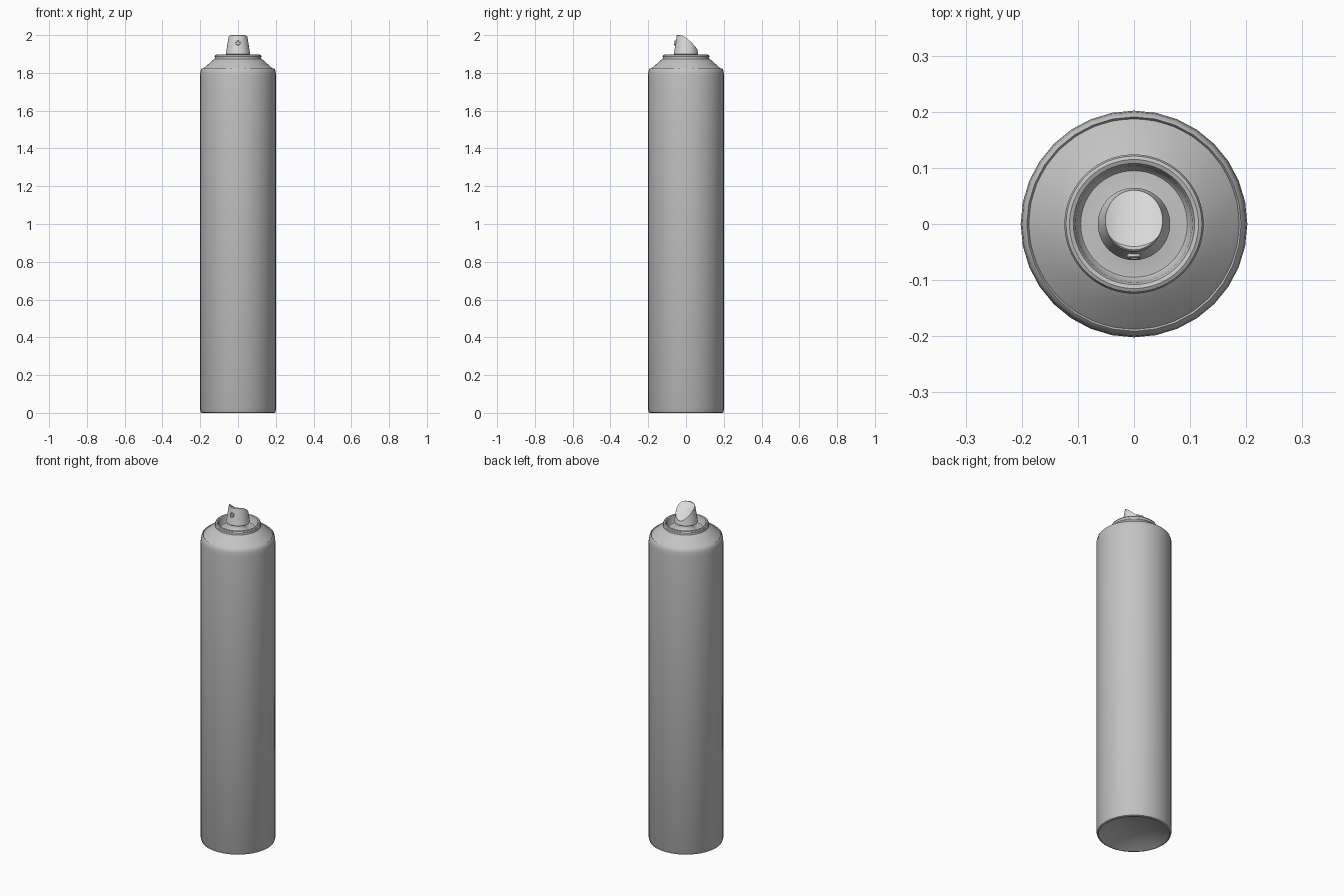
import bpy, bmesh, math
from mathutils import Matrix

if "Cube" in bpy.data.objects:
    bpy.data.objects.remove(bpy.data.objects["Cube"])


def material(name, v):
    m = bpy.data.materials.new(name)
    m.diffuse_color = (v, v, v, 1)
    m.use_nodes = True
    m.node_tree.nodes["Principled BSDF"].inputs["Base Color"].default_value = m.diffuse_color
    return m


CAN = material("can grey", 0.55)
NOZZLE = material("nozzle light grey", 0.70)


def finish(ob, angle=35):
    bpy.ops.object.select_all(action='DESELECT')
    ob.select_set(True)
    bpy.context.view_layer.objects.active = ob
    bpy.ops.object.shade_smooth_by_angle(angle=math.radians(angle))


def lathe(name, profile, sides, mat, matrix=Matrix()):
    """Revolve (radius, z) points around z; radius 0 becomes a pole."""
    bm = bmesh.new()
    rings = []
    for r, z in profile:
        if r == 0:
            rings.append([bm.verts.new((0, 0, z))] * sides)
        else:
            rings.append([bm.verts.new((r * math.cos(2 * math.pi * i / sides),
                                        r * math.sin(2 * math.pi * i / sides), z))
                          for i in range(sides)])
    for a, b in zip(rings, rings[1:]):
        for i in range(sides):
            j = (i + 1) % sides
            corners = list(dict.fromkeys((a[i], a[j], b[j], b[i])))
            bm.faces.new(corners)
    bmesh.ops.recalc_face_normals(bm, faces=bm.faces)
    bm.transform(matrix)
    me = bpy.data.meshes.new(name)
    bm.to_mesh(me)
    bm.free()
    me.materials.append(mat)
    ob = bpy.data.objects.new(name, me)
    bpy.context.collection.objects.link(ob)
    return ob


# Can body with a domed-in base and rolled top edge
finish(lathe("can_body", [
    (0, 0.04), (0.07, 0.035), (0.13, 0.022), (0.175, 0.006), (0.19, 0.0),
    (0.198, 0.003), (0.2, 0.012), (0.202, 0.016), (0.202, 1.78), (0.2, 1.802),
    (0.196, 1.818), (0.191, 1.823), (0.187, 1.818), (0.185, 1.80)], 32, CAN))

# Sloped shoulder, rolled rim and sunken valve cup
finish(lathe("shoulder_and_cup", [
    (0.189, 1.80), (0.188, 1.818), (0.178, 1.828), (0.155, 1.848), (0.135, 1.866),
    (0.124, 1.874), (0.122, 1.88), (0.124, 1.887), (0.121, 1.894), (0.115, 1.897),
    (0.108, 1.894), (0.104, 1.886), (0.101, 1.865), (0.095, 1.858), (0.06, 1.858),
    (0.045, 1.863), (0.036, 1.875), (0.032, 1.885), (0, 1.885)], 64, CAN))

# Valve stem
finish(lathe("valve_stem", [(0, 1.87), (0.025, 1.87), (0.025, 1.93), (0, 1.93)],
             32, NOZZLE))

# Spray button with a finger scoop sloping to the back
button = lathe("spray_button", [
    (0, 1.897), (0.062, 1.897), (0.0645, 1.901), (0.063, 1.908), (0.049, 1.997),
    (0.046, 2.0), (0, 2.0)], 64, NOZZLE)
scoop = lathe("scoop_cutter", [(0, -0.25), (0.11, -0.25), (0.11, 0.25), (0, 0.25)],
              96, NOZZLE,
              Matrix.Translation((0, 0.073, 2.053)) @ Matrix.Rotation(0.931, 4, 'X'))
cut = button.modifiers.new("scoop", 'BOOLEAN')
cut.operation, cut.solver, cut.object = 'DIFFERENCE', 'EXACT', scoop
bpy.context.view_layer.update()
button.data = bpy.data.meshes.new_from_object(
    button.evaluated_get(bpy.context.evaluated_depsgraph_get()))
button.modifiers.clear()
bpy.data.objects.remove(scoop)
finish(button)

# Spray outlet: small ring with a recessed hole on the front
finish(lathe("spray_outlet", [
    (0.0125, -0.012), (0.0125, 0.006), (0.011, 0.008), (0.0075, 0.008),
    (0.007, 0.001), (0, 0.001)], 24, NOZZLE,
    Matrix.Translation((0, -0.0535, 1.958)) @ Matrix.Rotation(math.radians(82), 4, 'X')))
